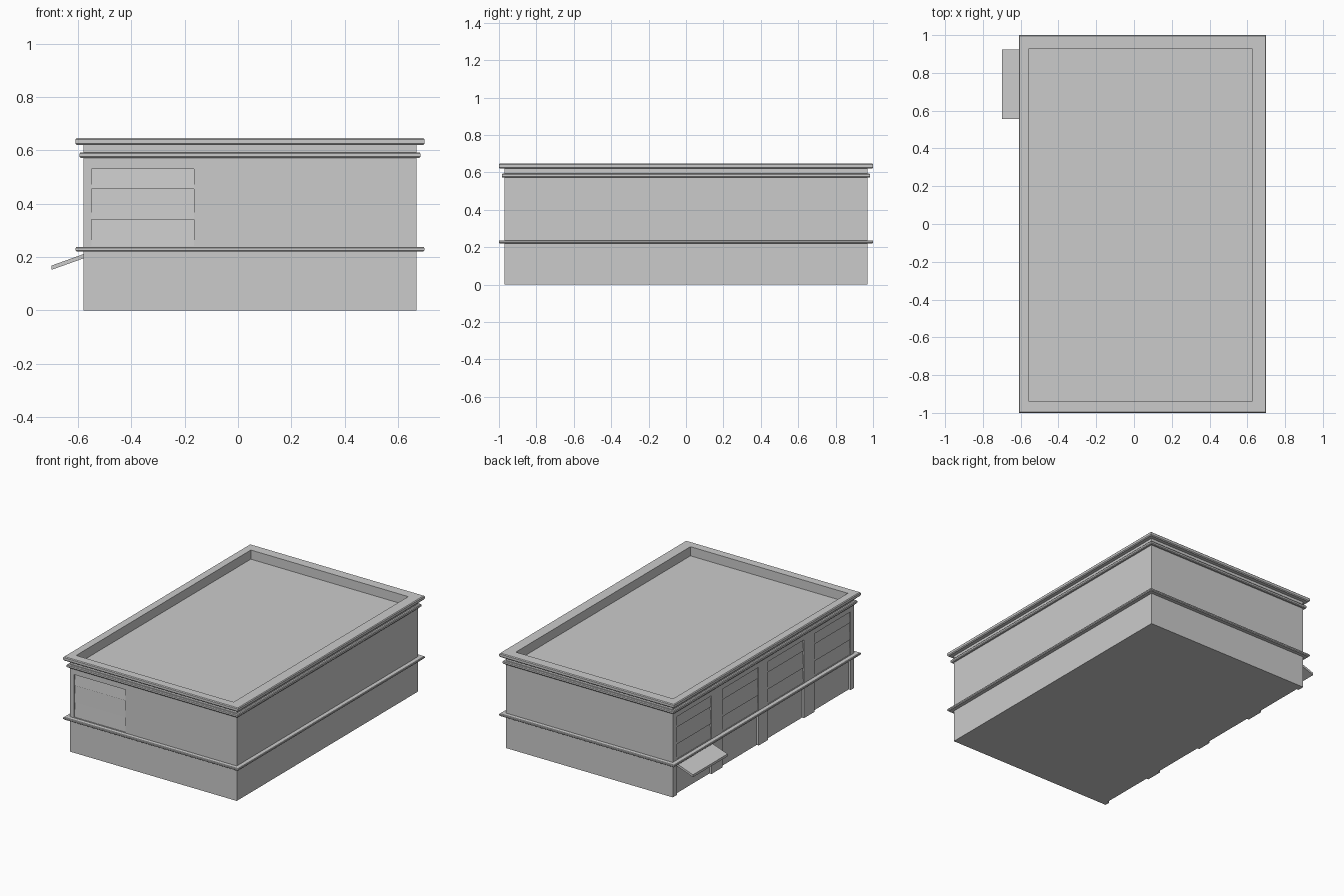
import bpy, bmesh, math
from mathutils import Vector

if "Cube" in bpy.data.objects:
    bpy.data.objects.remove(bpy.data.objects["Cube"])

CX, HX, HY = 0.045, 0.625, 0.97   # wall centre and half sizes


def make_object(name, bm):
    bmesh.ops.recalc_face_normals(bm, faces=bm.faces)
    me = bpy.data.meshes.new(name)
    bm.to_mesh(me)
    bm.free()
    ob = bpy.data.objects.new(name, me)
    bpy.context.collection.objects.link(ob)
    return ob


def add_prism(bm, pts, extrude):
    """Closed polygon extruded along a vector."""
    face = bm.faces.new([bm.verts.new(p) for p in pts])
    res = bmesh.ops.extrude_face_region(bm, geom=[face], use_keep_orig=True)
    vs = [g for g in res["geom"] if isinstance(g, bmesh.types.BMVert)]
    bmesh.ops.translate(bm, verts=vs, vec=Vector(extrude))


def add_box(bm, x0, x1, y0, y1, z0, z1):
    add_prism(bm, [(x0, y0, z0), (x1, y0, z0), (x1, y1, z0), (x0, y1, z0)],
              (0, 0, z1 - z0))


# Building shell: wall profile with ledges, cornice and sunken roof
profile = [(0, 0), (0, .22), (.025, .22), (.03, .225), (.03, .233), (.027, .237),
           (0, .237), (0, .572), (.011, .572), (.015, .577), (.015, .588),
           (.011, .593), (0, .593), (0, .62), (.025, .62), (.03, .626),
           (.03, .642), (.025, .647)]
rects = [(CX, HX + o, HY + o, 0, z) for o, z in profile]
rects += [(.035, .59, .935, -.005, .647), (.035, .59, .935, -.005, .585)]
bm = bmesh.new()
rings = []
for cx, hx, hy, cy, z in rects:
    rings.append([bm.verts.new((cx + sx * hx, cy + sy * hy, z))
                  for sx, sy in ((-1, -1), (1, -1), (1, 1), (-1, 1))])
for a, b in zip(rings, rings[1:]):
    for i in range(4):
        j = (i + 1) % 4
        bm.faces.new((a[i], a[j], b[j], b[i]))
bm.faces.new(rings[0])
bm.faces.new(rings[-1])
shell = make_object("building_shell", bm)

# Recesses: four bays on the left side (two floors) and one front window
LEFT, FRONT, DEPTH = CX - HX, -HY, 0.015
bays = [(.555, .925), (.05, .435), (-.435, -.05), (-.935, -.55)]
bm = bmesh.new()
for y0, y1 in bays:
    add_box(bm, LEFT - .02, LEFT + DEPTH, y0, y1, .241, .53)
    add_box(bm, LEFT - .02, LEFT + DEPTH, y0, y1, -.05, .216)
add_box(bm, -.55, -.165, FRONT - .02, FRONT + DEPTH, .241, .53)
cutter = make_object("recess_cutter", bm)
cutter.hide_render = True
cutter.hide_viewport = True
mod = shell.modifiers.new("recesses", "BOOLEAN")
mod.object = cutter
mod.operation = "DIFFERENCE"
mod.solver = "EXACT"

# Shutters: three overlapping tilted slats in each window
SLATS = ((.241, .34), (.34, .455), (.455, .53))


def shutter(name, origin, along, inward):
    bm = bmesh.new()
    o, n = Vector(origin), Vector(inward)
    for z0, z1 in SLATS:
        pts = [o + n * d + Vector((0, 0, z))
               for d, z in ((.004, z0), (.011, z1), (.017, z1), (.017, z0))]
        add_prism(bm, pts, along)
    return make_object(name, bm)


for i, (y0, y1) in enumerate(bays):
    shutter(f"side_shutter_{i + 1}", (LEFT, y0, 0), (0, y1 - y0, 0), (1, 0, 0))
shutter("front_shutter", (-.55, FRONT, 0), (.385, 0, 0), (0, 1, 0))

# Sloped awning over the rear bay
bm = bmesh.new()
add_prism(bm, [(LEFT + .017, .555, .217), (-.70, .555, .168),
               (-.70, .555, .152), (LEFT + .017, .555, .201)], (0, .37, 0))
make_object("awning", bm)
